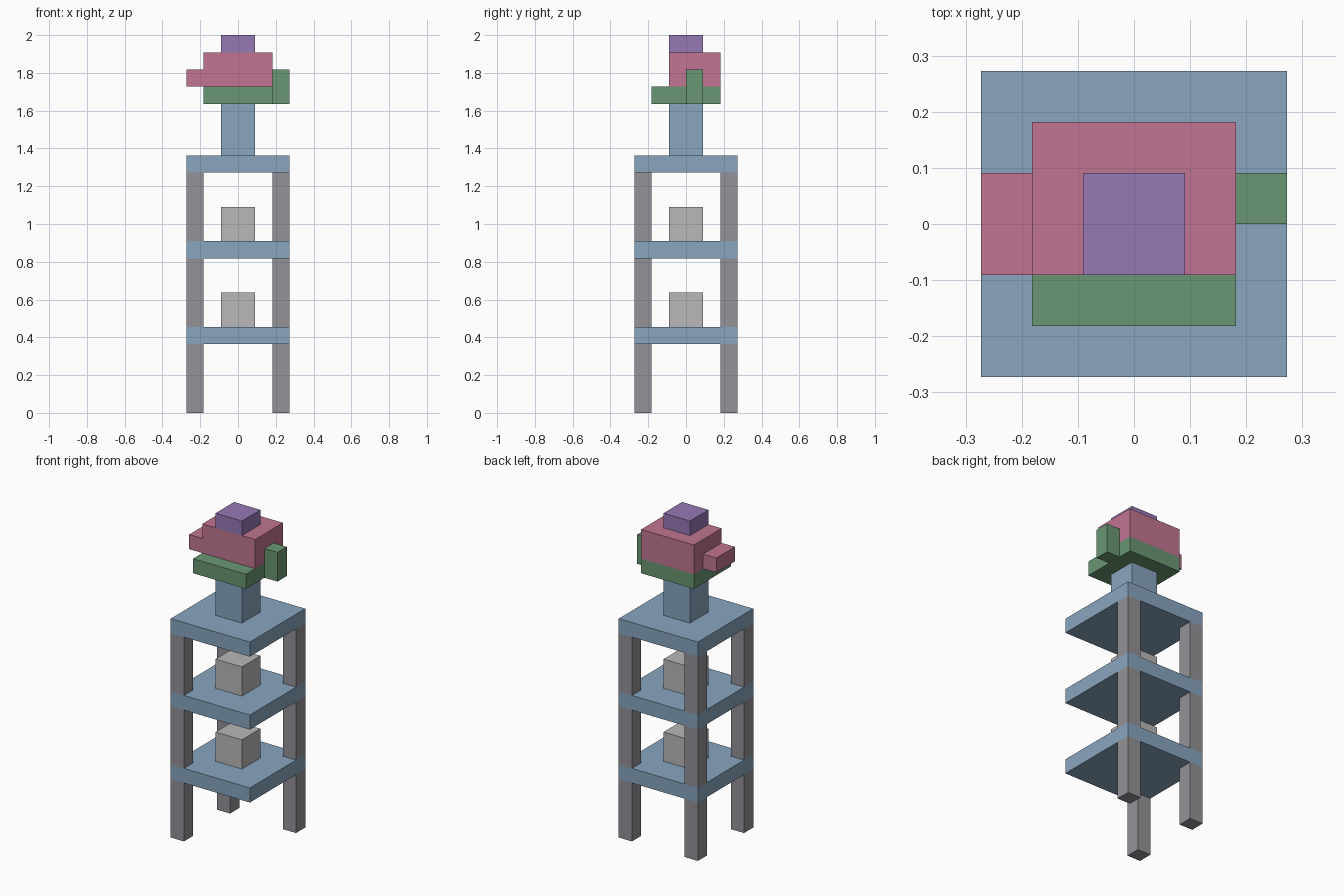
import bpy, bmesh

if "Cube" in bpy.data.objects:
    bpy.data.objects.remove(bpy.data.objects["Cube"])

U = 1 / 11  # one grid block


def lin(c):
    c /= 255
    return c / 12.92 if c <= 0.04045 else ((c + 0.055) / 1.055) ** 2.4


def material(name, r, g, b):
    m = bpy.data.materials.new(name)
    m.diffuse_color = (lin(r), lin(g), lin(b), 1)
    m.use_nodes = True
    m.node_tree.nodes["Principled BSDF"].inputs["Base Color"].default_value = m.diffuse_color
    return m


BLUE = material("steel blue", 136, 165, 191)
DARK = material("dark grey", 147, 147, 152)
LIGHT = material("light grey", 184, 184, 184)
GREEN = material("green", 106, 150, 114)
PINK = material("pink", 192, 117, 146)
PURPLE = material("purple", 150, 120, 180)


def box(name, mat, x, y, z):
    """Box from (min, max) ranges in grid blocks."""
    bm = bmesh.new()
    bmesh.ops.create_cube(bm, size=1)
    for v in bm.verts:
        v.co = [U * (r[0] if c < 0 else r[1]) for c, r in zip(v.co, (x, y, z))]
    me = bpy.data.meshes.new(name)
    bm.to_mesh(me)
    bm.free()
    me.materials.append(mat)
    bpy.context.collection.objects.link(bpy.data.objects.new(name, me))


# Shelves, with three posts between them (front right corner is open)
for i, (low, high) in enumerate(((0, 4), (5, 9), (10, 14))):
    box(f"shelf_{i + 1}", BLUE, (-3, 3), (-3, 3), (high, high + 1))
    for corner, x, y in (("front_left", -3, -3), ("back_left", -3, 2), ("back_right", 2, 2)):
        box(f"{corner}_post_{i + 1}", DARK, (x, x + 1), (y, y + 1), (low, high))

# Blocks standing on the lower two shelves
for i, z in enumerate((5, 10)):
    box(f"shelf_block_{i + 1}", LIGHT, (-1, 1), (-1, 1), (z, z + 2))

# Pedestal and top ornament
box("pedestal", BLUE, (-1, 1), (-1, 1), (15, 18))
box("green_base", GREEN, (-2, 2), (-2, 2), (18, 19))
box("green_side_arm", GREEN, (2, 3), (0, 1), (18, 20))
box("pink_body", PINK, (-2, 2), (-1, 2), (19, 21))
box("pink_side_arm", PINK, (-3, -2), (-1, 1), (19, 20))
box("purple_cap", PURPLE, (-1, 1), (-1, 1), (21, 22))
